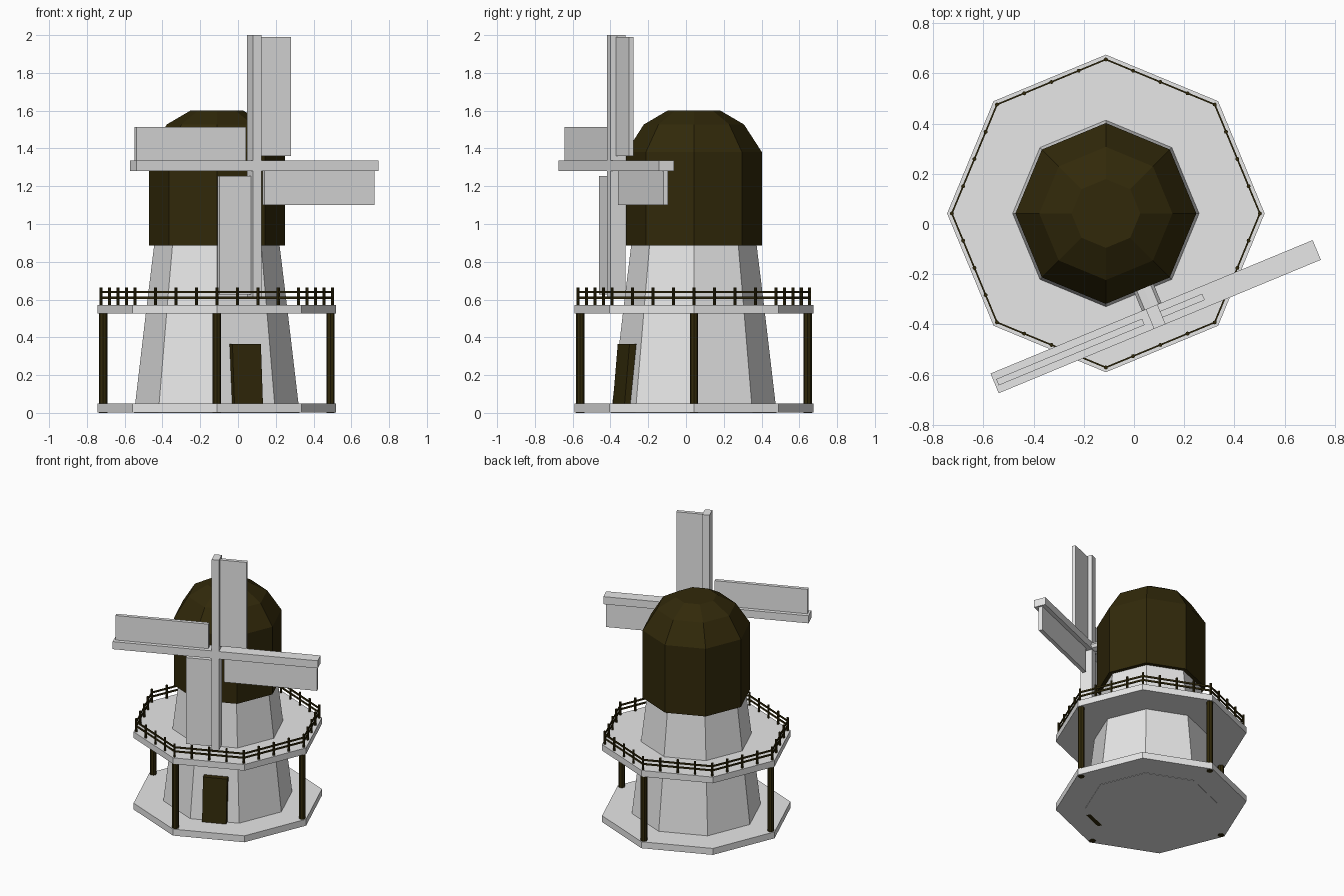
import bpy, bmesh, math
from mathutils import Matrix, Vector

if "Cube" in bpy.data.objects:
    bpy.data.objects.remove(bpy.data.objects["Cube"])

CX, CY = -0.112, 0.042          # tower axis


def material(name, rgb):
    m = bpy.data.materials.new(name)
    m.diffuse_color = (*rgb, 1)
    m.use_nodes = True
    m.node_tree.nodes["Principled BSDF"].inputs["Base Color"].default_value = m.diffuse_color
    return m


GREY = material("pale_grey", (0.8, 0.8, 0.8))
BROWN = material("dark_brown", (0.031, 0.022, 0.003))


def finish(bm, name, mat):
    bmesh.ops.recalc_face_normals(bm, faces=bm.faces[:])
    me = bpy.data.meshes.new(name)
    bm.to_mesh(me)
    bm.free()
    me.materials.append(mat)
    ob = bpy.data.objects.new(name, me)
    bpy.context.collection.objects.link(ob)
    return ob


def lathe(name, mat, profile, sides=8):
    """Stacked polygon rings of (radius, z) about the tower axis, capped."""
    bm = bmesh.new()
    rings = []
    for r, z in profile:
        rings.append([bm.verts.new((CX + r * math.cos(i * math.tau / sides),
                                    CY + r * math.sin(i * math.tau / sides), z))
                      for i in range(sides)])
    for a, b in zip(rings, rings[1:]):
        for i in range(sides):
            j = (i + 1) % sides
            bm.faces.new((a[i], a[j], b[j], b[i]))
    bm.faces.new(rings[0])
    bm.faces.new(rings[-1])
    return finish(bm, name, mat)


def add_rod(bm, p, q, radius, sides):
    p, q = Vector(p), Vector(q)
    d = q - p
    m = Matrix.Translation((p + q) / 2) @ d.to_track_quat('Z', 'Y').to_matrix().to_4x4()
    bmesh.ops.create_cone(bm, cap_ends=True, segments=sides, radius1=radius,
                          radius2=radius, depth=d.length, matrix=m)


def add_box(bm, lo, hi, m):
    lo, hi = Vector(lo), Vector(hi)
    s = hi - lo
    bmesh.ops.create_cube(bm, size=1, matrix=m @ Matrix.Translation((lo + hi) / 2)
                          @ Matrix.Diagonal((*s, 1)))


def ring_point(r, k, z):
    a = k * math.tau / 8
    return Vector((CX + r * math.cos(a), CY + r * math.sin(a), z))


# Stone platform, tapered tower (its foot just below the platform), deck, cap
lathe("base_slab", GREY, [(0.632, 0.003), (0.632, 0.05)])
lathe("tower", GREY, [(0.438, 0), (0.371, 0.57), (0.328, 0.92)])
lathe("gallery_deck", GREY, [(0.632, 0.525), (0.632, 0.57)])
lathe("cap", BROWN, [(0.36, 0.887), (0.36, 1.38), (0.265, 1.527), (0.137, 1.602)])

# Four posts holding up the gallery
bm = bmesh.new()
for k in range(0, 8, 2):
    add_rod(bm, ring_point(0.602, k, 0), ring_point(0.602, k, 0.53), 0.022, 8)
finish(bm, "gallery_posts", BROWN)

# Railing: four bays per side with two thin flat rails
bm = bmesh.new()
for k in range(8):
    a, b = ring_point(0.613, k, 0), ring_point(0.613, k + 1, 0)
    for i in range(4):
        p = a.lerp(b, i / 4)
        add_rod(bm, p + Vector((0, 0, 0.565)), p + Vector((0, 0, 0.665)), 0.008, 8)
    turn = Matrix.Rotation((k + 0.5) * math.tau / 8, 4, 'Z')
    half = (b - a).length / 2
    for z in (0.61, 0.64):
        mid = (a + b) / 2 + Vector((0, 0, z))
        add_box(bm, (-0.0032, -half, -0.006), (0.0032, half, 0.006),
                Matrix.Translation(mid) @ turn)
finish(bm, "railing", BROWN)

# Local frame of the front-right wall: x along wall, y outward, z up
ang = math.radians(22.5)
t = Vector((math.cos(ang), math.sin(ang), 0))
n = Vector((math.sin(ang), -math.cos(ang), 0))
wall = Matrix(((t.x, n.x, 0, CX), (t.y, n.y, 0, CY), (0, 0, 1, 0), (0, 0, 0, 1)))

# Door leaning with the wall
bm = bmesh.new()
add_box(bm, (-0.078, 0.385, 0.002), (0.085, 0.437, 0.365), Matrix.Identity(4))
for v in bm.verts:
    v.co.y -= 0.09 * v.co.z
bm.transform(wall)
finish(bm, "door", BROWN)

# Sail shaft
HUB = wall @ Matrix.Translation((0.026, 0.455, 1.3075))
bm = bmesh.new()
add_rod(bm, (0, -0.2, 0), (0, 0, 0), 0.042, 8)
bm.transform(HUB @ Matrix.Diagonal((1, 1, 0.65, 1)))
finish(bm, "sail_shaft", GREY)

# Crossed sail arms
bm = bmesh.new()
add_box(bm, (-0.025, -0.042, -0.693), (0.025, 0.043, 0.693), HUB)
add_box(bm, (-0.694, -0.042, -0.0275), (0.694, 0.043, 0.0275), HUB)
finish(bm, "sail_arms", GREY)

# Four sail blades, each on the clockwise side of its arm
bm = bmesh.new()
for k in range(4):
    add_box(bm, (0.024, -0.013, 0.053), (0.206, 0.014, 0.682),
            HUB @ Matrix.Rotation(k * math.pi / 2, 4, 'Y'))
finish(bm, "sail_blades", GREY)
